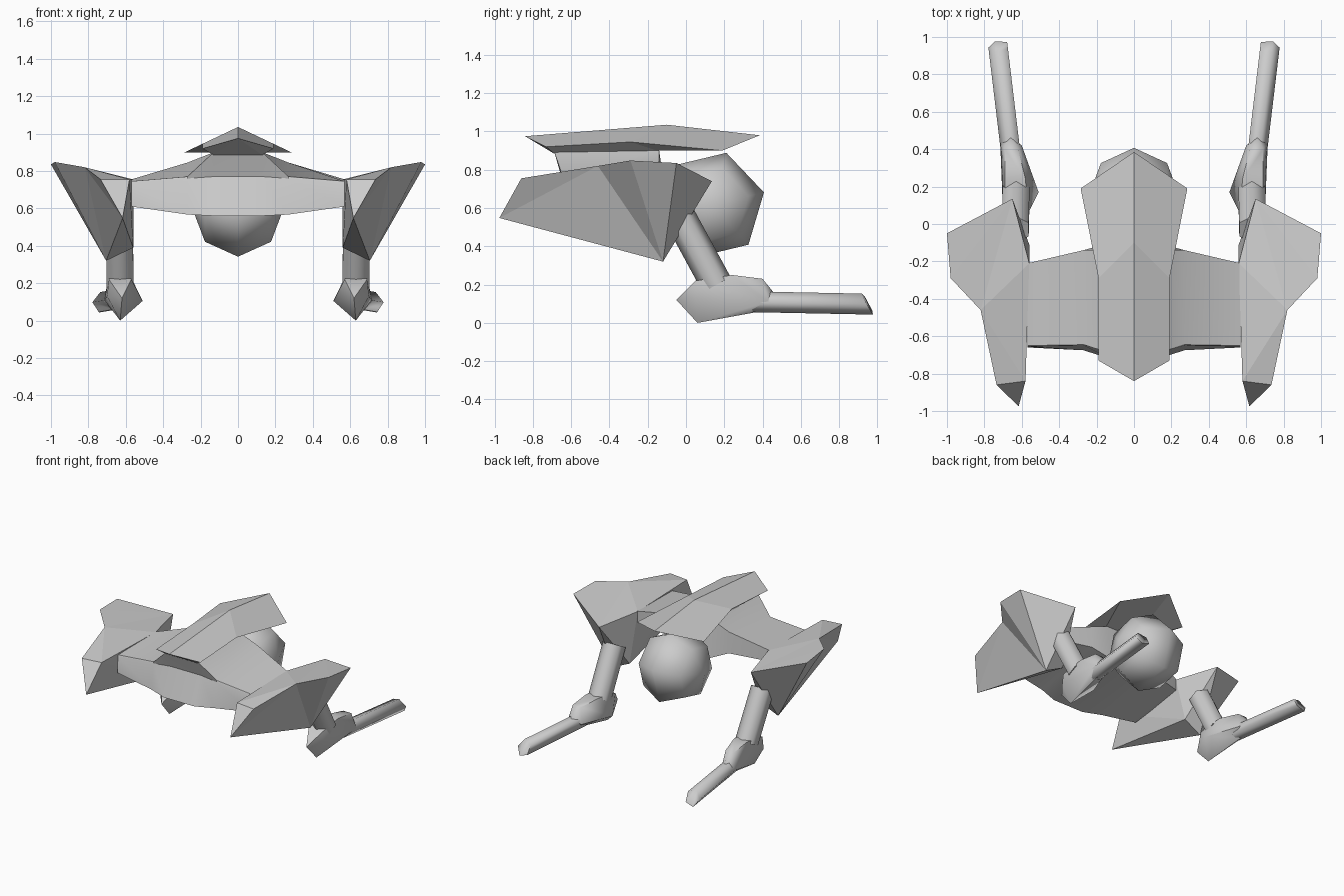
import bpy, bmesh, math
from mathutils import Matrix, Vector

if "Cube" in bpy.data.objects:
    bpy.data.objects.remove(bpy.data.objects["Cube"])


def finish(name, bm, mirror=False, angle=0):
    bmesh.ops.recalc_face_normals(bm, faces=bm.faces)
    me = bpy.data.meshes.new(name)
    bm.to_mesh(me)
    bm.free()
    ob = bpy.data.objects.new(name, me)
    bpy.context.collection.objects.link(ob)
    bpy.ops.object.select_all(action='DESELECT')
    ob.select_set(True)
    bpy.context.view_layer.objects.active = ob
    if angle:
        bpy.ops.object.shade_smooth_by_angle(angle=math.radians(angle))
    if mirror:
        mod = ob.modifiers.new("Mirror", 'MIRROR')
        mod.use_clip = True
    return ob


def poly(points, faces):
    """Mesh from named points and faces written as lists of names."""
    bm = bmesh.new()
    vs = {k: bm.verts.new(p) for k, p in points.items()}
    for f in faces:
        bm.faces.new([vs[k] for k in f.split()])
    return bm


def loft(loops):
    """Bridge equal-length loops and cap both ends."""
    bm = bmesh.new()
    rings = [[bm.verts.new(p) for p in loop] for loop in loops]
    n = len(rings[0])
    for a, b in zip(rings, rings[1:]):
        for i in range(n):
            j = (i + 1) % n
            bm.faces.new((a[i], a[j], b[j], b[i]))
    bm.faces.new(rings[0])
    bm.faces.new(rings[-1])
    return bm


# top plate: ridged shield with a narrower underside
plate = poly(
    {'F': (0, -.84, .975), 'R1': (.19, -.73, .92), 'R2': (.19, -.29, .945),
     'R3': (.285, .19, .90), 'T': (0, .385, .98), 'M': (0, -.1, 1.035),
     'B1': (.13, -.69, .885), 'B2': (.13, -.15, .90),
     'C1': (0, -.69, .885), 'C2': (0, -.15, .90)},
    ['F R1 R2 M', 'M R2 R3 T', 'F B1 R1', 'R1 B1 B2 R2', 'R2 B2 R3',
     'R3 B2 T', 'F C1 B1', 'C1 C2 B2 B1', 'C2 T B2'])
finish("top_plate", plate, mirror=True)

# crossbar body: five-point sections swept across x, thinner towards the back
sections = [
    (.57, [(-.66, .61), (-.655, .735), (-.65, .745), (-.21, .755), (-.21, .67)]),
    (.27, [(-.675, .567), (-.65, .76), (-.645, .77), (-.14, .845), (-.14, .68)]),
    (.13, [(-.72, .56), (-.64, .77), (-.69, .90), (-.14, .90), (-.10, .62)]),
]
right = [[(x, y, z) for y, z in prof] for x, prof in sections]
left = [[(-x, y, z) for y, z in prof] for x, prof in reversed(sections)]
finish("crossbar_body", loft(right + left), angle=25)

# belly pod: six-sided ball with its poles to the sides
bm = bmesh.new()
pose = (Matrix.Translation((0, .13, .615))
        @ Matrix.Rotation(math.radians(13.5), 4, 'X')
        @ Matrix.Diagonal((.25 / .285, 1, 1, 1))
        @ Matrix.Rotation(math.radians(90), 4, 'Y'))
bmesh.ops.create_uvsphere(bm, u_segments=6, v_segments=4, radius=.285, matrix=pose)
finish("belly_pod", bm, angle=80)

# shoulder nacelles
nacelle = poly(
    {'A': (.65, .135, .74), 'B': (1.0, -.05, .835), 'C': (.98, -.29, .848),
     'D': (.82, -.46, .82), 'E': (.735, -.86, .755), 'F': (.58, -.84, .755),
     'G': (.617, -.975, .548), 'K': (.705, -.12, .32),
     'M': (.56, -.11, .39), 'H': (.56, -.21, .755)},
    ['A B C', 'A C D', 'A D H', 'D E F', 'D F H', 'D K G', 'D G E', 'C K D',
     'B K C', 'A K B', 'E G F', 'F G M', 'F M H', 'G K M', 'A H M', 'A M K'])
finish("shoulder_nacelle", nacelle, mirror=True)


# tube with n sides; end_slant pushes the far end's low points forward
def tube(p0, p1, r, n, phase, end_slant=0):
    p0, p1 = Vector(p0), Vector(p1)
    d = (p1 - p0).normalized()
    u = Vector((1, 0, 0))
    u = (u - d * u.dot(d)).normalized()
    w = u.cross(d)
    if w.z < 0:
        w = -w
    ring = [u * r * math.cos(phase + math.tau * i / n)
            + w * r * math.sin(phase + math.tau * i / n) for i in range(n)]
    far = [p1 + o + d * (-o.z * end_slant) for o in ring]
    return loft([[p0 + o for o in ring], far])


# legs
finish("leg", tube((.635, -.03, .55), (.63, .16, .2), .083, 6, math.pi / 6),
       mirror=True, angle=65)

# feet
bm = bmesh.new()
for p in [(.62, -.05, .12), (.63, .06, 0), (.51, .17, .105), (.70, .05, .13),
          (.57, .05, .22), (.69, .05, .22), (.58, .24, .25), (.69, .24, .25),
          (.60, .42, .11), (.66, .39, .06), (.715, .43, .11),
          (.62, .40, .23), (.69, .40, .23), (.66, .465, .15)]:
    bm.verts.new(p)
bmesh.ops.convex_hull(bm, input=bm.verts)
finish("foot", bm, mirror=True, angle=50)

# barrels with slanted ends
finish("barrel", tube((.65, .35, .11), (.722, .95, .098), .057, 5, 0, .55),
       mirror=True, angle=75)
